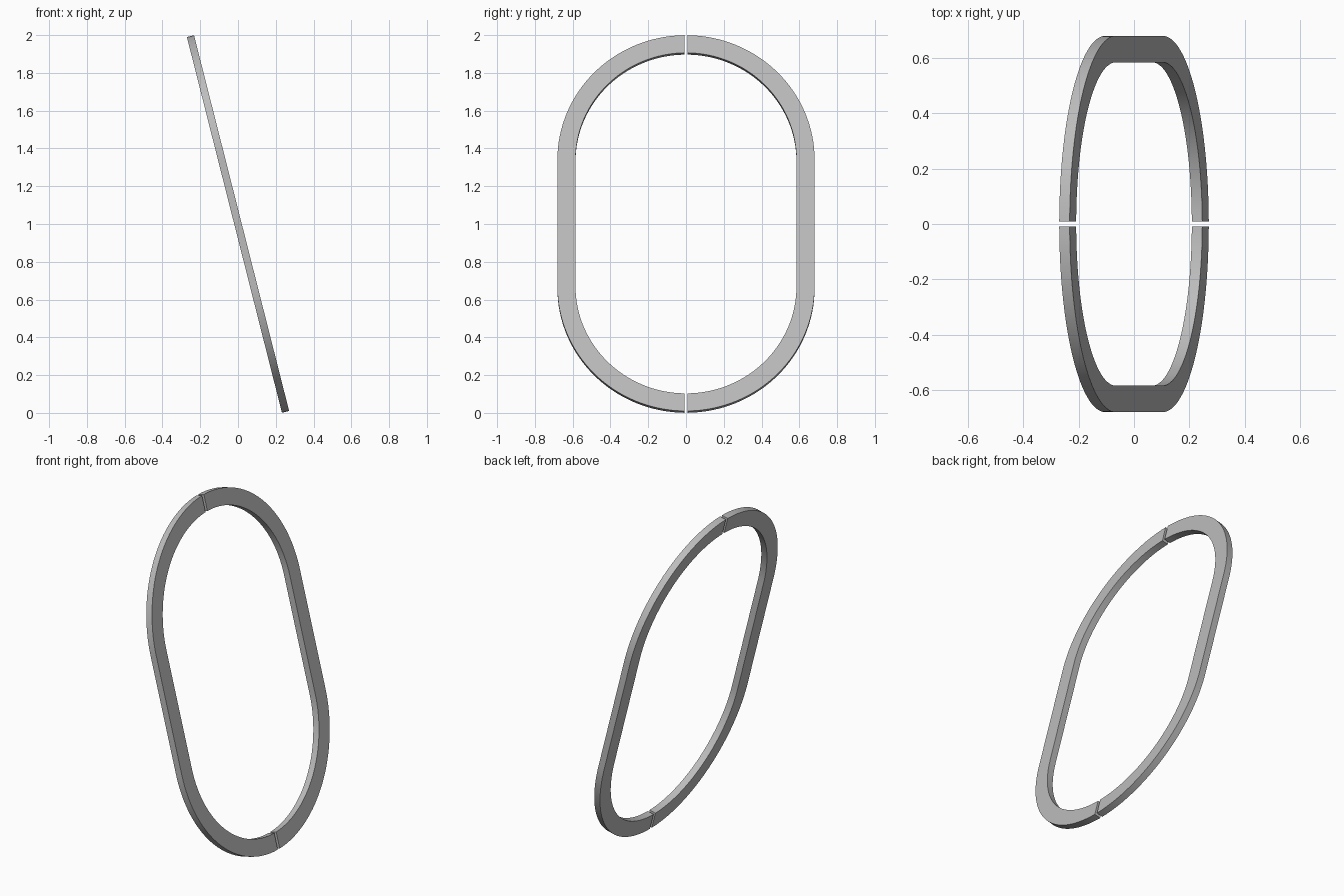
import bpy, bmesh
from math import sin, cos, pi, asin, radians
from mathutils import Matrix

if "Cube" in bpy.data.objects:
    bpy.data.objects.remove(bpy.data.objects["Cube"], do_unlink=True)

OUTER, INNER = 0.681, 0.585      # arc radii
STRAIGHT = 0.345                 # half length of the straight sides
THICK, GAP = 0.039, 0.009        # ring thickness, half gap between halves
TILT = radians(14.2)
SEGS = 32

grey = bpy.data.materials.new("light_grey")
grey.use_nodes = True
colour = (0.5, 0.5, 0.5, 1)
grey.diffuse_color = colour
grey.node_tree.nodes["Principled BSDF"].inputs["Base Color"].default_value = colour


def half_outline(radius):
    """Top gap, round arc, straight side, round arc, bottom gap."""
    start = asin(GAP / radius)
    angles = [start + (pi / 2 - start) * i / SEGS for i in range(SEGS + 1)]
    top = [(radius * sin(a), STRAIGHT + radius * cos(a)) for a in angles]
    return top + [(y, -z) for y, z in reversed(top)]


def half_ring(name, side):
    bm = bmesh.new()
    rails = [[bm.verts.new((x, side * y, z)) for y, z in half_outline(r)]
             for x, r in ((-THICK / 2, INNER), (-THICK / 2, OUTER),
                          (THICK / 2, OUTER), (THICK / 2, INNER))]
    # Sweep the rectangular section along the outline
    for k in range(4):
        a, b = rails[k], rails[(k + 1) % 4]
        for i in range(len(a) - 1):
            bm.faces.new((a[i], a[i + 1], b[i + 1], b[i]))
    # Flat ends at the gaps
    for i in (0, -1):
        bm.faces.new([rail[i] for rail in rails])
    bmesh.ops.recalc_face_normals(bm, faces=bm.faces)
    # Lean the ring and stand it on the ground
    bm.transform(Matrix.Translation((0, 0, 1)) @ Matrix.Rotation(-TILT, 4, 'Y'))
    mesh = bpy.data.meshes.new(name)
    bm.to_mesh(mesh)
    bm.free()
    mesh.materials.append(grey)
    obj = bpy.data.objects.new(name, mesh)
    bpy.context.collection.objects.link(obj)
    bpy.ops.object.select_all(action='DESELECT')
    obj.select_set(True)
    bpy.context.view_layer.objects.active = obj
    bpy.ops.object.shade_smooth_by_angle(angle=radians(30))


half_ring("back_half_ring", 1)
half_ring("front_half_ring", -1)
